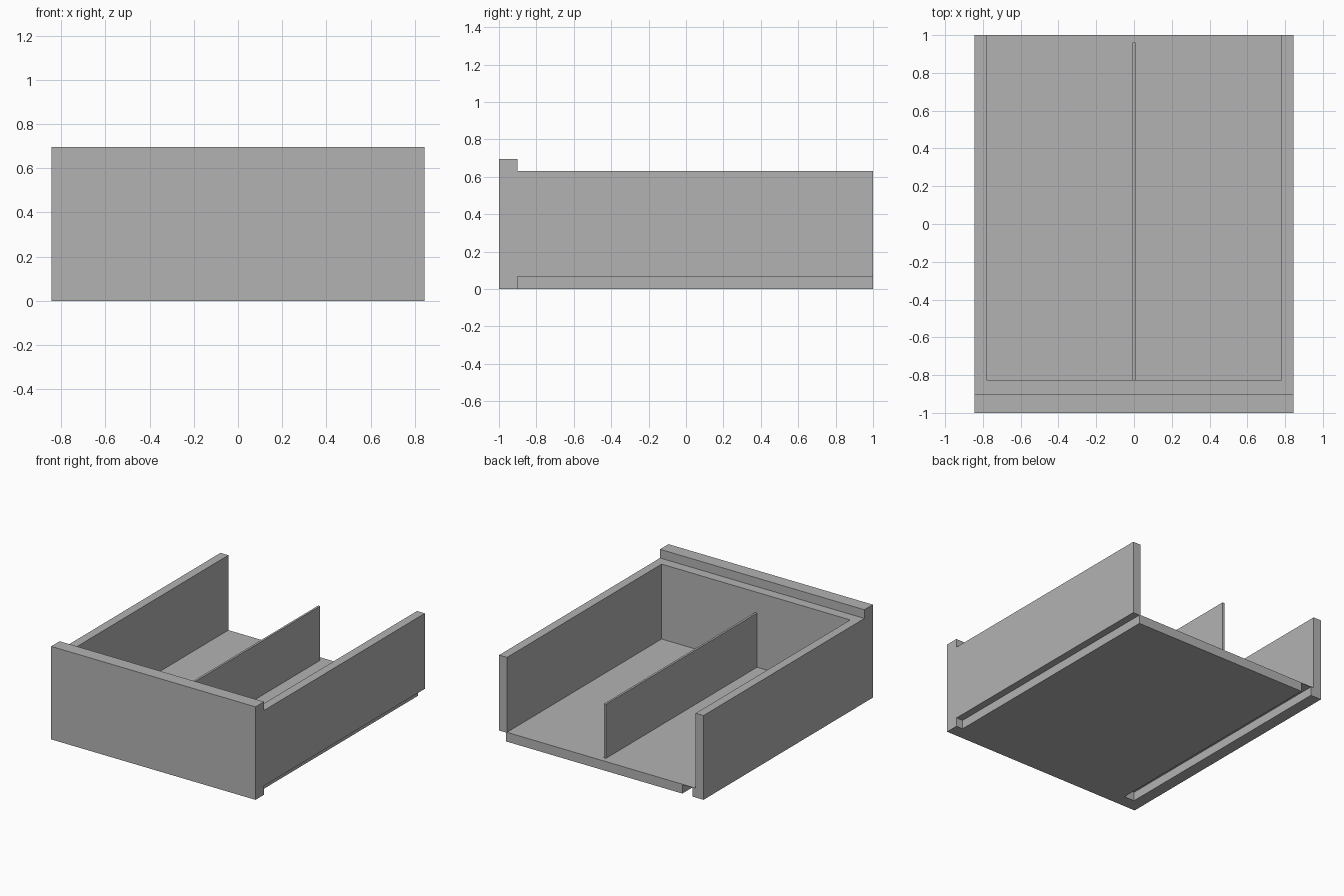
import bpy
import bmesh

if "Cube" in bpy.data.objects:
    bpy.data.objects.remove(bpy.data.objects["Cube"], do_unlink=True)

grey = bpy.data.materials.new("plain grey")
grey.use_nodes = True
colour = (0.45, 0.45, 0.45, 1)
grey.diffuse_color = colour
grey.node_tree.nodes["Principled BSDF"].inputs["Base Color"].default_value = colour


def extrude_profile(name, profile, y0, y1):
    """Extrude an XZ outline from y0 to y1."""
    bm = bmesh.new()
    face = bm.faces.new([bm.verts.new((x, y0, z)) for x, z in profile])
    result = bmesh.ops.extrude_face_region(bm, geom=[face])
    moved = [v for v in result["geom"] if isinstance(v, bmesh.types.BMVert)]
    bmesh.ops.translate(bm, verts=moved, vec=(0, y1 - y0, 0))
    bmesh.ops.recalc_face_normals(bm, faces=bm.faces)
    mesh = bpy.data.meshes.new(name)
    bm.to_mesh(mesh)
    bm.free()
    mesh.materials.append(grey)
    obj = bpy.data.objects.new(name, mesh)
    bpy.context.collection.objects.link(obj)
    return obj


def box(name, x0, x1, y0, y1, z0, z1):
    return extrude_profile(name, [(x0, z0), (x1, z0), (x1, z1), (x0, z1)], y0, y1)


outer, inner = 0.845, 0.78      # half widths of the tray
rim, floor, groove = 0.63, 0.07, 0.066
panel_back, board_back = -0.9, -0.826

# Tray: floor and side walls, with two runner grooves underneath
tray = [
    (-outer, 0), (-0.755, 0), (-0.755, groove), (-0.67, groove), (-0.67, 0),
    (0.79, 0), (0.79, groove), (outer, groove), (outer, rim),
    (inner, rim), (inner, floor), (-inner, floor), (-inner, rim), (-outer, rim),
]
extrude_profile("drawer_tray", tray, panel_back, 1)

# Inner front board and the taller face panel
box("inner_front_board", -inner, inner, panel_back, board_back, floor, rim)
box("front_panel", -outer, outer, -1, panel_back, 0, 0.695)

# Thin centre divider
box("divider", -0.009, 0.007, board_back, 0.96, floor, 0.475)
